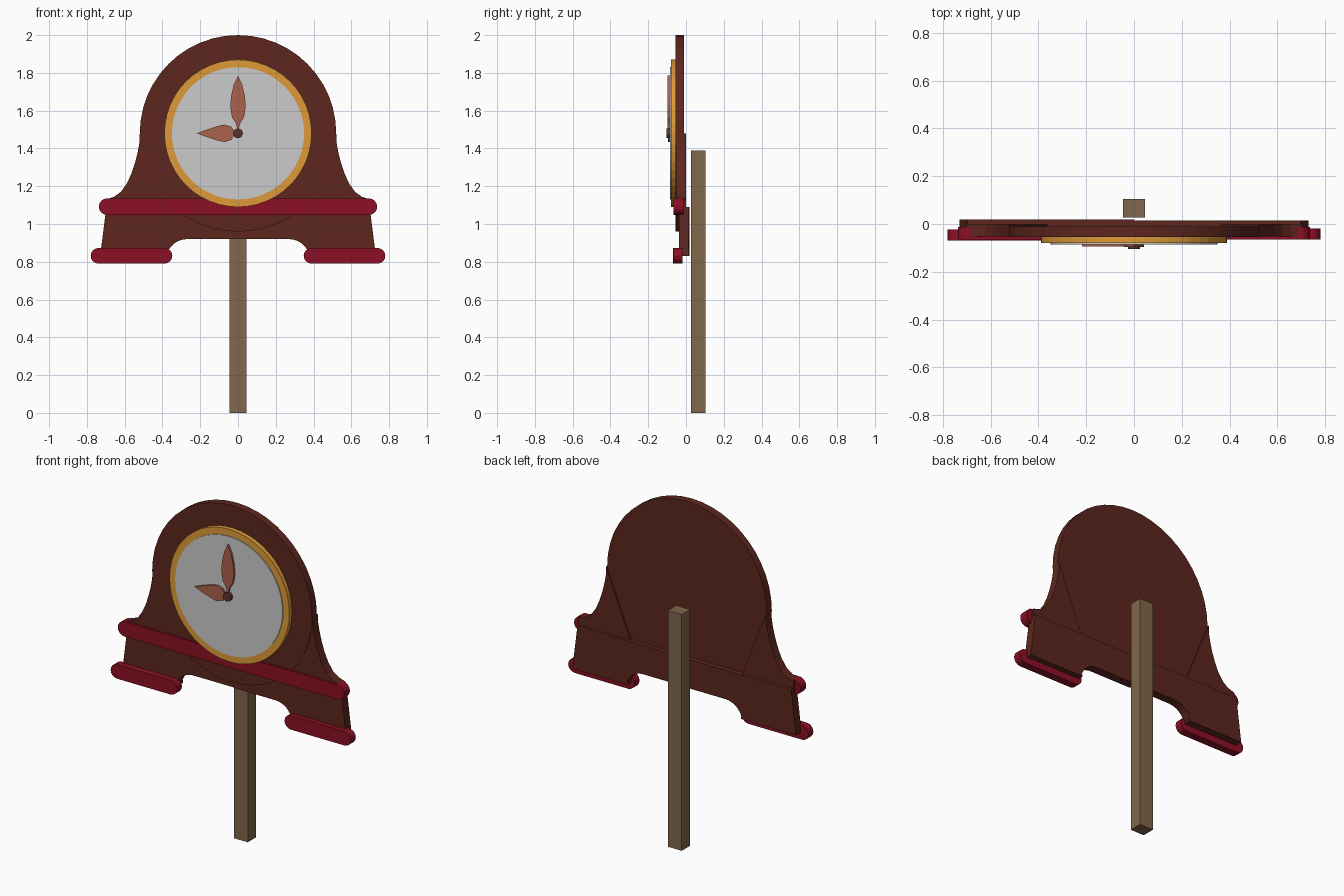
import bpy, bmesh, math

if "Cube" in bpy.data.objects:
    bpy.data.objects.remove(bpy.data.objects["Cube"])


def material(name, rgb):
    m = bpy.data.materials.new(name)
    m.diffuse_color = (*rgb, 1)
    m.use_nodes = True
    m.node_tree.nodes["Principled BSDF"].inputs["Base Color"].default_value = m.diffuse_color
    return m


BROWN = material("dark_wood", (0.11, 0.02, 0.013))
RED = material("red_trim", (0.26, 0.005, 0.018))
GOLD = material("gold_rim", (0.73, 0.33, 0.04))
PALE = material("pale_face", (0.66, 0.68, 0.68))
COPPER = material("copper_hands", (0.41, 0.12, 0.07))
PIN = material("dark_pin", (0.11, 0.03, 0.02))
POST = material("post_wood", (0.22, 0.135, 0.07))

CZ = 1.48  # height of the clock centre


def link(name, bm, mat):
    bmesh.ops.recalc_face_normals(bm, faces=bm.faces[:])
    me = bpy.data.meshes.new(name)
    bm.to_mesh(me)
    bm.free()
    me.materials.append(mat)
    ob = bpy.data.objects.new(name, me)
    bpy.context.collection.objects.link(ob)
    return ob


def slab(name, outline, y0, y1, mat):
    """Extrude an x/z outline from y0 to y1."""
    bm = bmesh.new()
    face = bm.faces.new([bm.verts.new((x, y0, z)) for x, z in outline])
    ext = bmesh.ops.extrude_face_region(bm, geom=[face])["geom"]
    bmesh.ops.translate(bm, vec=(0, y1 - y0, 0),
                        verts=[v for v in ext if isinstance(v, bmesh.types.BMVert)])
    return link(name, bm, mat)


def arc(cx, cz, r, a0, a1, n):
    return [(cx + r * math.cos(math.radians(a0 + (a1 - a0) * i / n)),
             cz + r * math.sin(math.radians(a0 + (a1 - a0) * i / n))) for i in range(n + 1)]


def circle(r, n=48):
    return arc(0, CZ, r, 0, 360, n)[:-1]


def pill(x0, x1, z0, z1):
    r, cz = (z1 - z0) / 2, (z0 + z1) / 2
    return arc(x1 - r, cz, r, -90, 90, 8) + arc(x0 + r, cz, r, 90, 270, 8)


def ring(name, r_out, r_in, y0, y1, mat, n=48):
    bm = bmesh.new()
    loops = [[bm.verts.new((x, y, z)) for x, z in circle(r, n)]
             for r, y in ((r_out, y0), (r_out, y1), (r_in, y1), (r_in, y0))]
    for k in range(4):
        a, b = loops[k], loops[(k + 1) % 4]
        for i in range(n):
            j = (i + 1) % n
            bm.faces.new((a[i], a[j], b[j], b[i]))
    return link(name, bm, mat)


# round case and dial
slab("case_disc", circle(0.52), -0.055, -0.01, BROWN)
ring("dial_rim", 0.39, 0.345, -0.08, -0.05, GOLD)
slab("dial_face", circle(0.35), -0.085, -0.05, PALE)

# flared shoulders and base halves; the left base half sits slightly further back
shoulder = [(0.52, 1.48), (0.522, 1.43), (0.53, 1.385), (0.545, 1.325), (0.563, 1.27),
            (0.588, 1.215), (0.62, 1.17), (0.655, 1.145), (0.70, 1.13), (0.70, 1.08), (0.36, 1.08)]
base = ([(0, 1.09), (0.697, 1.09), (0.73, 0.83), (0.37, 0.83)]
        + arc(0.27, 0.81, 0.11, 20, 90, 7) + [(0, 0.92)])
for side, s, dy in (("right", 1, 0), ("left", -1, 0.005)):
    slab(side + "_shoulder", [(s * x, z) for x, z in shoulder], -0.052, 0.0, BROWN)
    slab(side + "_base", [(s * x, z) for x, z in base], -0.037 + dy, 0.014 + dy, BROWN)
    foot = pill(0.348, 0.78, 0.79, 0.873)
    slab(side + "_foot", [(s * x, z) for x, z in foot], -0.065 - dy, -0.019 - dy, RED)

# red moulding across the base
slab("moulding_bar", pill(-0.737, 0.737, 1.048, 1.135), -0.065, -0.012, RED)

# leaf-shaped hands and centre pin
half_min = [(0.01, 0.05), (0.032, 0.085), (0.041, 0.14), (0.036, 0.2), (0.022, 0.26)]
half_hour = [(0.01, 0.02), (0.035, 0.035), (0.046, 0.07), (0.038, 0.11), (0.02, 0.165)]


def leaf(half, tip):
    return [(0, 0)] + half + [(0, tip)] + [(-w, l) for w, l in reversed(half)]


slab("minute_hand", [(w, CZ + l) for w, l in leaf(half_min, 0.305)], -0.097, -0.084, COPPER)
slab("hour_hand", [(-l, CZ + w) for w, l in leaf(half_hour, 0.217)], -0.095, -0.084, COPPER)
slab("hand_pin", circle(0.026, 16), -0.104, -0.084, PIN)

# square post behind the clock
slab("support_post", [(-0.045, 0), (0.045, 0), (0.045, 1.39), (-0.045, 1.39)], 0.027, 0.104, POST)
